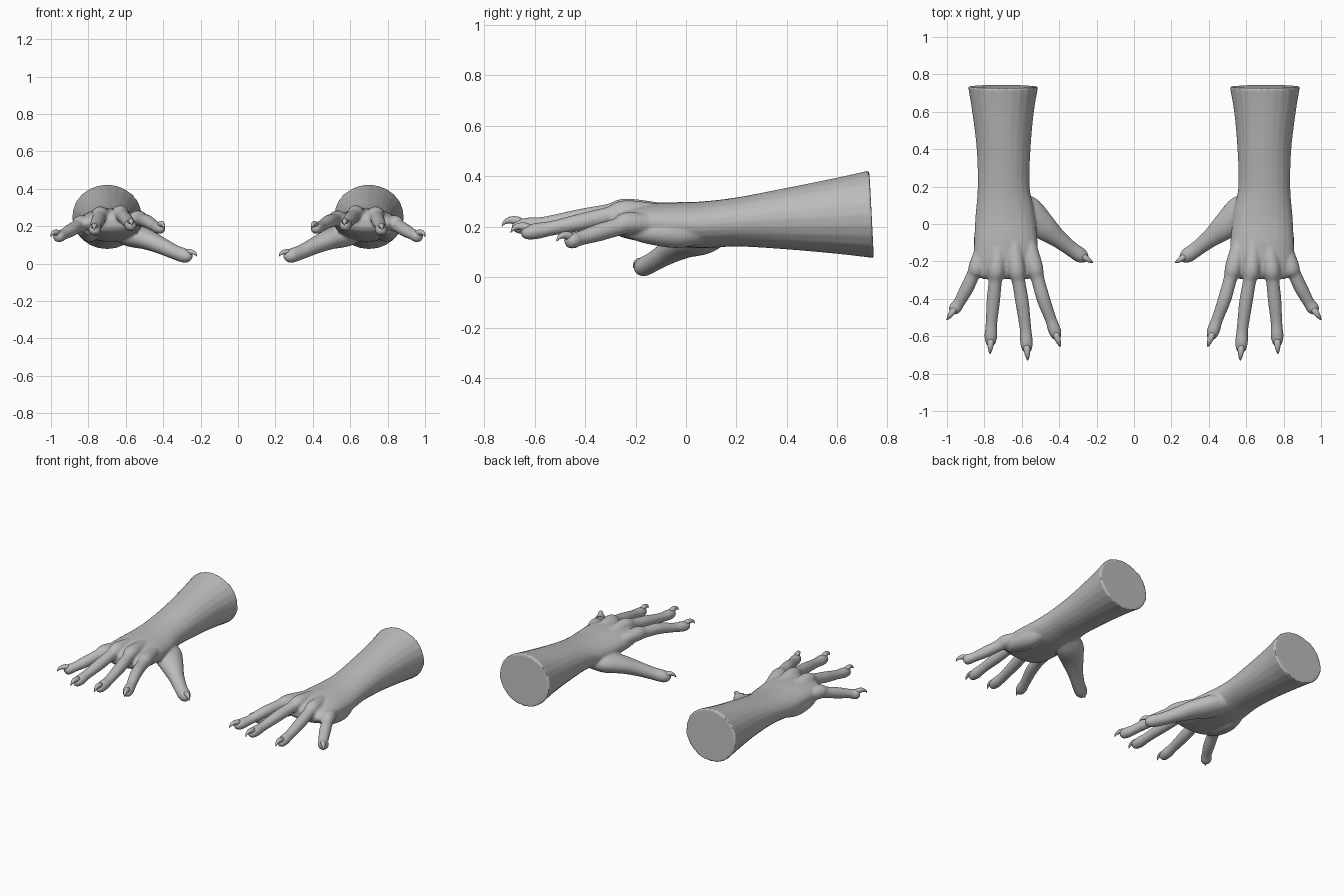
import bpy, bmesh, math
from mathutils import Vector

cube = bpy.data.objects.get("Cube")
if cube:
    bpy.data.objects.remove(cube, do_unlink=True)

skin = bpy.data.materials.new("grey_skin")
skin.use_nodes = True
grey = (0.5, 0.5, 0.5, 1)
skin.diffuse_color = grey
skin.node_tree.nodes["Principled BSDF"].inputs["Base Color"].default_value = grey


def spline(pts, steps):
    """Catmull-Rom through points of (x, y, z, half width, half height)."""
    out = []
    for i in range(len(pts) - 1):
        a, b, c, d = (pts[max(0, min(len(pts) - 1, i + k))] for k in (-1, 0, 1, 2))
        for s in range(steps):
            t = s / steps
            out.append([q + t / 2 * (r - p + t * (2 * p - 5 * q + 4 * r - u + t * (3 * (q - r) + u - p)))
                        for p, q, r, u in zip(a, b, c, d)])
    return out + [list(pts[-1])]


def loft(bm, pts, steps=5, sides=24):
    """Closed tube with elliptical rings along a smooth path."""
    rows = spline(pts, steps)
    rings, faces = [], []
    for i, (x, y, z, w, h) in enumerate(rows):
        ahead, behind = rows[min(i + 1, len(rows) - 1)], rows[max(i - 1, 0)]
        along = (Vector(ahead[:3]) - Vector(behind[:3])).normalized()
        side = along.cross(Vector((0, 0, 1))).normalized()
        up = side.cross(along)
        rings.append([bm.verts.new(Vector((x, y, z)) + side * max(w, 0.001) * math.cos(a) + up * max(h, 0.001) * math.sin(a))
                      for a in (math.tau * k / sides for k in range(sides))])
    for r, s in zip(rings, rings[1:]):
        for k in range(sides):
            j = (k + 1) % sides
            faces.append(bm.faces.new((r[k], r[j], s[j], s[k])))
    faces += [bm.faces.new(rings[0][::-1]), bm.faces.new(rings[-1])]
    bmesh.ops.recalc_face_normals(bm, faces=faces)


def finish(name, bm, blend):
    """Turn lofts into one object, fuse them if asked, and mirror to the right."""
    mesh = bpy.data.meshes.new(name)
    bm.to_mesh(mesh)
    bm.free()
    mesh.materials.append(skin)
    ob = bpy.data.objects.new(name, mesh)
    bpy.context.collection.objects.link(ob)
    bpy.ops.object.select_all(action="DESELECT")
    bpy.context.view_layer.objects.active = ob
    ob.select_set(True)
    if blend:
        fuse = ob.modifiers.new("fuse", "REMESH")
        fuse.mode = "VOXEL"
        fuse.voxel_size = 0.007
        soft = ob.modifiers.new("soften", "SMOOTH")
        soft.factor = 0.5
        soft.iterations = 5
    ob.modifiers.new("right_side", "MIRROR").use_mirror_merge = False
    for mod in list(ob.modifiers):
        bpy.ops.object.modifier_apply(modifier=mod.name)
    bpy.ops.object.shade_smooth_by_angle(angle=math.radians(50))
    return ob


hands = bmesh.new()
claws = bmesh.new()

# forearm, wrist and palm
loft(hands, [
    (0.70, 0.735, 0.25, 0.188, 0.174), (0.70, 0.6, 0.243, 0.165, 0.151),
    (0.697, 0.4, 0.232, 0.144, 0.122), (0.697, 0.2, 0.219, 0.139, 0.097),
    (0.69, 0.05, 0.208, 0.158, 0.092), (0.685, -0.1, 0.214, 0.17, 0.083),
    (0.685, -0.2, 0.216, 0.17, 0.07), (0.685, -0.27, 0.216, 0.155, 0.05),
    (0.685, -0.295, 0.216, 0.12, 0.02)])

# fingers: knuckle, middle joint, end joint, tip
fingers = {
    "index": [(0.535, -0.22, 0.24), (0.485, -0.40, 0.225), (0.445, -0.51, 0.20), (0.412, -0.605, 0.185)],
    "middle": [(0.63, -0.23, 0.268), (0.598, -0.42, 0.236), (0.58, -0.56, 0.212), (0.572, -0.675, 0.200)],
    "ring": [(0.735, -0.23, 0.262), (0.752, -0.41, 0.22), (0.762, -0.53, 0.195), (0.767, -0.64, 0.175)],
    "little": [(0.835, -0.22, 0.215), (0.894, -0.345, 0.178), (0.935, -0.42, 0.155), (0.969, -0.468, 0.140)],
}


def claw(end, back):
    """Small hooked nail seated on top of a fingertip."""
    end, d = Vector(end), (Vector(end) - Vector(back))
    d.z = 0
    d.normalize()
    path = [(-0.04, 0.008, 0.012), (-0.01, 0.022, 0.018), (0.02, 0.027, 0.014),
            (0.043, 0.018, 0.008), (0.055, 0.002, 0.001)]
    loft(claws, [(*(end + d * f + Vector((0, 0, u))), r, r) for f, u, r in path], 4, 12)


for knuckle, middle, joint, tip in fingers.values():
    root = (knuckle[0] * 0.7 + 0.2, -0.04, knuckle[2] - 0.012)
    web = tuple((k * 0.6 + m * 0.4) for k, m in zip(knuckle, middle))
    back = tuple((j * 0.4 + t * 0.6) for j, t in zip(joint, tip))
    loft(hands, [(*root, 0.03, 0.03), (*knuckle, 0.046, 0.044), (*web, 0.036, 0.036),
                 (*middle, 0.036, 0.035), (*joint, 0.031, 0.029), (*back, 0.034, 0.032),
                 (*tip, 0.025, 0.024), (*(t + (t - b) * 0.35 for t, b in zip(tip, back)), 0.004, 0.004)])
    claw(tip, joint)

# thumb with its fleshy base
loft(hands, [
    (0.66, 0.16, 0.185, 0.04, 0.04), (0.58, 0.07, 0.155, 0.088, 0.062),
    (0.49, -0.01, 0.13, 0.073, 0.055), (0.41, -0.075, 0.095, 0.05, 0.045),
    (0.34, -0.13, 0.062, 0.041, 0.039), (0.285, -0.168, 0.042, 0.04, 0.038),
    (0.258, -0.186, 0.036, 0.025, 0.025), (0.247, -0.193, 0.034, 0.004, 0.004)])
claw((0.265, -0.178, 0.035), (0.33, -0.135, 0.06))

# heel of the palm on the outer side
loft(hands, [(0.77, 0.1, 0.19, 0.04, 0.04), (0.79, -0.02, 0.175, 0.058, 0.058),
             (0.80, -0.14, 0.178, 0.055, 0.048), (0.80, -0.24, 0.19, 0.03, 0.03)])

finish("hands", hands, True)
finish("claws", claws, False)
